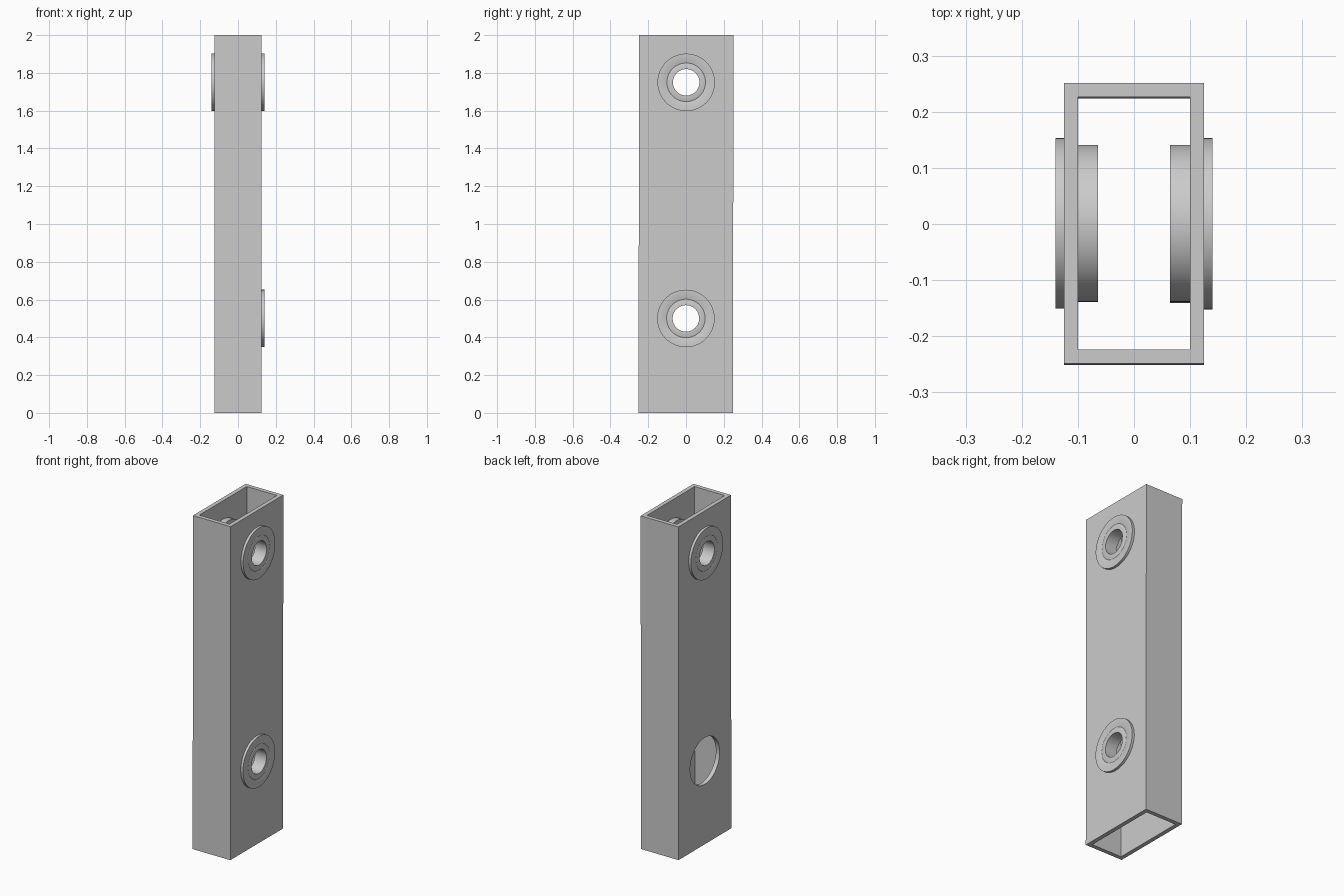
import bpy
import bmesh
import math
from mathutils import Matrix

cube = bpy.data.objects.get("Cube")
if cube:
    bpy.data.objects.remove(cube, do_unlink=True)

grey = bpy.data.materials.new("plain grey")
grey.use_nodes = True
grey.diffuse_color = (0.6, 0.6, 0.6, 1)
grey.node_tree.nodes["Principled BSDF"].inputs["Base Color"].default_value = (0.6, 0.6, 0.6, 1)

HALF_X, HALF_Y, HEIGHT, WALL = 0.125, 0.25, 2.0, 0.025
HIGH, LOW = 1.75, 0.5
SEGMENTS = 96
# the whole tube leans back very slightly
LEAN = Matrix.Translation((0, 0, 1)) @ Matrix.Rotation(-0.0013, 4, "X") @ Matrix.Translation((0, 0, -1))


def add_object(name, bm):
    bmesh.ops.recalc_face_normals(bm, faces=bm.faces)
    mesh = bpy.data.meshes.new(name)
    bm.to_mesh(mesh)
    bm.free()
    mesh.materials.append(grey)
    obj = bpy.data.objects.new(name, mesh)
    bpy.context.collection.objects.link(obj)
    return obj


def make_active(obj):
    bpy.ops.object.select_all(action="DESELECT")
    obj.select_set(True)
    bpy.context.view_layer.objects.active = obj


def rectangular_tube():
    bm = bmesh.new()
    loops = []
    for z in (0, HEIGHT):
        for inset in (0, WALL):
            x, y = HALF_X - inset, HALF_Y - inset
            loops.append([bm.verts.new((sx * x, sy * y, z))
                          for sx, sy in ((-1, -1), (1, -1), (1, 1), (-1, 1))])
    low_out, low_in, top_out, top_in = loops
    for a, b in ((low_out, top_out), (top_out, top_in), (top_in, low_in), (low_in, low_out)):
        for i in range(4):
            j = (i + 1) % 4
            bm.faces.new((a[i], a[j], b[j], b[i]))
    return add_object("tube", bm)


def cut_hole(tube, side, z):
    # round opening through one side wall
    bm = bmesh.new()
    place = Matrix.Translation((side * (HALF_X - WALL / 2), 0, z)) @ Matrix.Rotation(math.pi / 2, 4, "Y")
    bmesh.ops.create_cone(bm, cap_ends=True, segments=SEGMENTS, radius1=0.14,
                          radius2=0.14, depth=0.08, matrix=place)
    cutter = add_object("hole_cutter", bm)
    cutter.hide_render = True
    mod = tube.modifiers.new("hole", "BOOLEAN")
    mod.operation, mod.solver, mod.object = "DIFFERENCE", "EXACT", cutter
    make_active(tube)
    bpy.ops.object.modifier_apply(modifier=mod.name)
    bpy.data.objects.remove(cutter, do_unlink=True)


def flanged_bearing(name, side, z):
    # lathe a (distance from centre plane, radius) profile around x
    profile = [(0.064, 0.07), (0.14, 0.07), (0.14, 0.1), (0.139, 0.102), (0.14, 0.104),
               (0.14, 0.152), (0.125, 0.152), (0.125, 0.14), (0.064, 0.14)]
    bm = bmesh.new()
    verts = [bm.verts.new((side * x, 0, r)) for x, r in profile]
    edges = [bm.edges.new((verts[i], verts[(i + 1) % len(verts)])) for i in range(len(verts))]
    bmesh.ops.spin(bm, geom=verts + edges, cent=(0, 0, 0), axis=(1, 0, 0),
                   angle=2 * math.pi, steps=SEGMENTS, use_duplicate=False)
    bmesh.ops.remove_doubles(bm, verts=bm.verts, dist=0.0001)
    bmesh.ops.translate(bm, verts=bm.verts, vec=(0, 0, z))
    bearing = add_object(name, bm)
    make_active(bearing)
    bpy.ops.object.shade_smooth_by_angle(angle=math.radians(30))
    return bearing


# Tube with four openings; the lower one on the right stays empty
tube = rectangular_tube()
for side in (-1, 1):
    for z in (HIGH, LOW):
        cut_hole(tube, side, z)
make_active(tube)
bpy.ops.object.shade_smooth_by_angle(angle=math.radians(30))

# Three flanged bearings pressed into the walls
parts = [tube,
         flanged_bearing("upper_left_bearing", 1, HIGH),
         flanged_bearing("lower_left_bearing", 1, LOW),
         flanged_bearing("upper_right_bearing", -1, HIGH)]
for part in parts:
    part.data.transform(LEAN)
